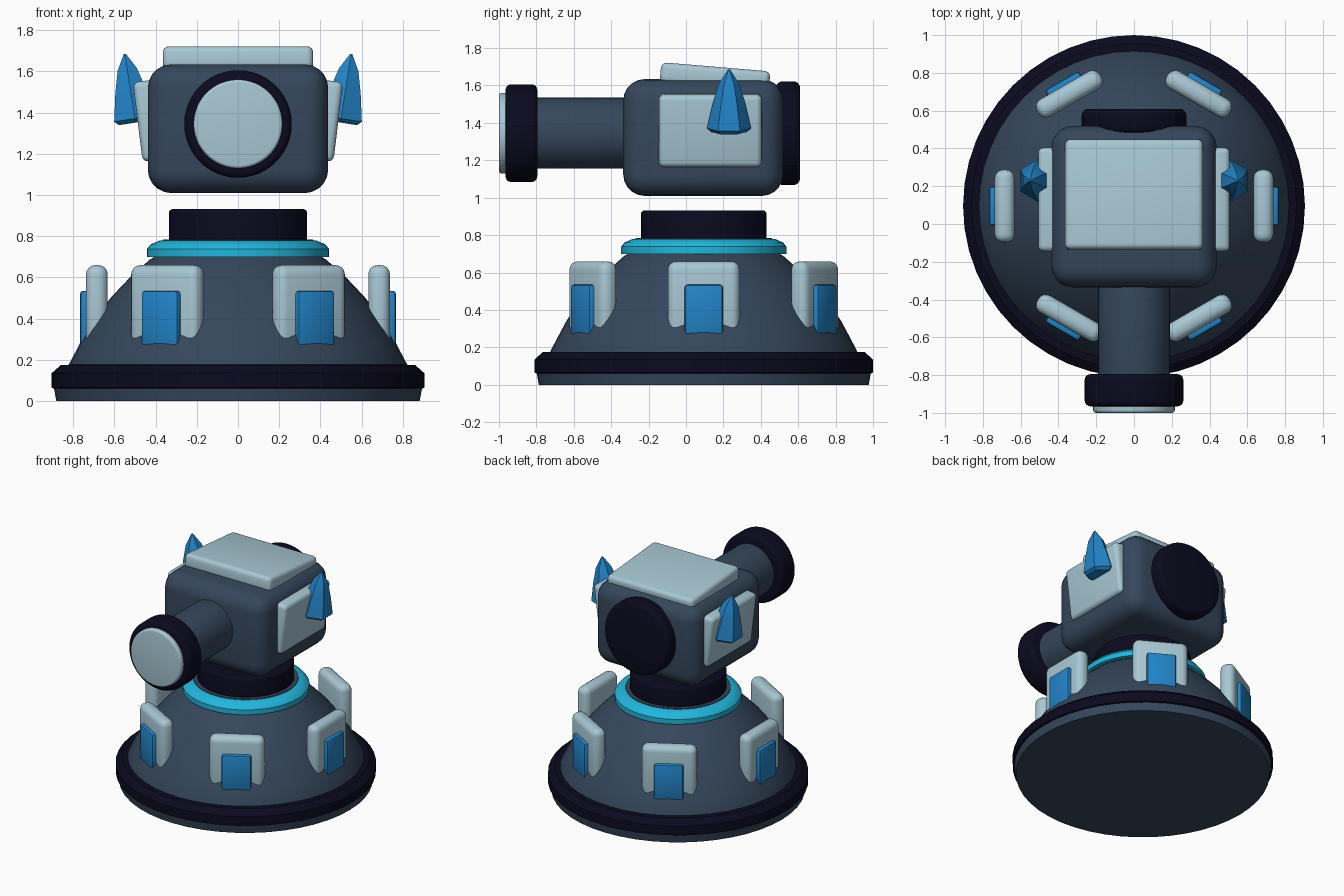
import bpy, bmesh, math
from mathutils import Matrix, Vector

if "Cube" in bpy.data.objects:
    bpy.data.objects.remove(bpy.data.objects["Cube"])


def material(name, rgb):
    m = bpy.data.materials.new(name)
    lin = [(c / 255 / 12.92) if c < 10 else ((c / 255 + 0.055) / 1.055) ** 2.4 for c in rgb]
    m.diffuse_color = (*lin, 1)
    m.use_nodes = True
    m.node_tree.nodes["Principled BSDF"].inputs["Base Color"].default_value = m.diffuse_color
    return m


SLATE = material("slate", (53, 71, 92))
NAVY = material("navy_black", (11, 10, 31))
PALE = material("pale_blue_grey", (168, 200, 212))
BLUE = material("blue", (34, 132, 200))
CYAN = material("cyan", (34, 182, 220))
CY = 0.095            # y of the base axis
BZ = 1.345            # height of the barrel axis


def finish(bm, name, mat, matrix, angle=35):
    bmesh.ops.recalc_face_normals(bm, faces=bm.faces)
    me = bpy.data.meshes.new(name)
    bm.to_mesh(me)
    bm.free()
    me.transform(matrix)
    me.materials.append(mat)
    ob = bpy.data.objects.new(name, me)
    bpy.context.collection.objects.link(ob)
    bpy.ops.object.select_all(action='DESELECT')
    ob.select_set(True)
    bpy.context.view_layer.objects.active = ob
    bpy.ops.object.shade_smooth_by_angle(angle=math.radians(angle))
    return ob


def box(name, mat, size, bevel, matrix, segs=4):
    bm = bmesh.new()
    bmesh.ops.create_cube(bm, size=1)
    bmesh.ops.scale(bm, vec=size, verts=bm.verts)
    bmesh.ops.bevel(bm, geom=bm.edges[:], offset=bevel, segments=segs, profile=0.5, affect='EDGES')
    return finish(bm, name, mat, matrix)


def lathe(name, mat, profile, matrix, n=48, angle=35):
    """Revolve (radius, height) points about local z, capping both ends."""
    bm = bmesh.new()
    rings = []
    for r, z in profile:
        rings.append([bm.verts.new((r * math.cos(2 * math.pi * i / n),
                                    r * math.sin(2 * math.pi * i / n), z)) for i in range(n)])
    for a, b in zip(rings, rings[1:]):
        for i in range(n):
            j = (i + 1) % n
            bm.faces.new((a[i], a[j], b[j], b[i]))
    bm.faces.new(rings[0][::-1])
    bm.faces.new(rings[-1])
    return finish(bm, name, mat, matrix, angle)


def drum(name, mat, r, h, b, matrix):
    """Cylinder centred on its origin with rounded rims."""
    arc = [(r - b + b * math.cos(t), h / 2 - b + b * math.sin(t))
           for t in (math.pi / 2 * k / 4 for k in range(5))]
    return lathe(name, mat, [(x, -z) for x, z in reversed(arc)] + arc, matrix)


T = Matrix.Translation
base = T((0, CY, 0))
RX = Matrix.Rotation(math.pi / 2, 4, 'X')

# Base foot, rim, dome, collar and neck
lathe("base_foot", SLATE, [(0.882, 0), (0.895, 0.07)], base)
lathe("base_rim", NAVY, [(0.895, 0.06), (0.905, 0.065), (0.905, 0.135), (0.86, 0.175), (0.80, 0.177)], base)
lathe("base_dome", SLATE, [(0.825, 0.15), (0.82, 0.18), (0.77, 0.275), (0.735, 0.34), (0.685, 0.415),
                           (0.615, 0.505), (0.525, 0.6), (0.43, 0.685), (0.375, 0.72), (0.365, 0.785)], base)
lathe("glow_ring", CYAN, [(0.36, 0.70), (0.442, 0.70), (0.442, 0.738), (0.425, 0.76), (0.38, 0.78), (0.36, 0.78)], base)
drum("neck", NAVY, 0.336, 0.23, 0.02, T((0, CY, 0.817)))

# Six panels with blue insets around the dome
for k in range(6):
    turn = base @ Matrix.Rotation(math.radians(60 * k), 4, 'Z')
    box(f"base_panel_{k + 1}", PALE, (0.105, 0.385, 0.40), 0.045, turn @ T((0.685, 0, 0.46)))
    box(f"base_inset_{k + 1}", BLUE, (0.06, 0.205, 0.27), 0.015, turn @ T((0.737, 0, 0.40)), 2)

# Head and its roof plate
box("head", SLATE, (0.876, 0.855, 0.625), 0.115, T((0, 0.092, 1.322)), 5)
box("roof_plate", PALE, (0.73, 0.585, 0.11), 0.03,
    T((0, 0.155, 1.645)) @ Matrix.Rotation(math.radians(-4.8), 4, 'X'))

# Side plates and six-sided horns
for s, side in ((1, "right"), (-1, "left")):
    box(side + "_plate", PALE, (0.10, 0.55, 0.39), 0.03,
        T((s * 0.437, 0.13, 1.36)) @ Matrix.Rotation(math.radians(7 * s), 4, 'Y'))
    lean = Matrix.Rotation(math.radians(9 * s), 4, 'Y') @ Matrix.Rotation(math.pi / 6, 4, 'Z')
    lathe(side + "_horn", BLUE, [(0.095, 0), (0.118, 0.02), (0.088, 0.15), (0.055, 0.26), (0.006, 0.337)],
          T((s * 0.497, 0.23, 1.352)) @ lean, n=6, angle=20)

# Barrel, muzzle, lens and rear cap along y
drum("barrel", SLATE, 0.19, 0.60, 0.01, T((0, -0.55, BZ)) @ RX)
drum("muzzle", NAVY, 0.261, 0.17, 0.03, T((0, -0.88, BZ)) @ RX)
drum("lens", PALE, 0.216, 0.10, 0.015, T((0, -0.95, BZ)) @ RX)
drum("rear_cap", NAVY, 0.277, 0.13, 0.035, T((0, 0.545, BZ)) @ RX)
